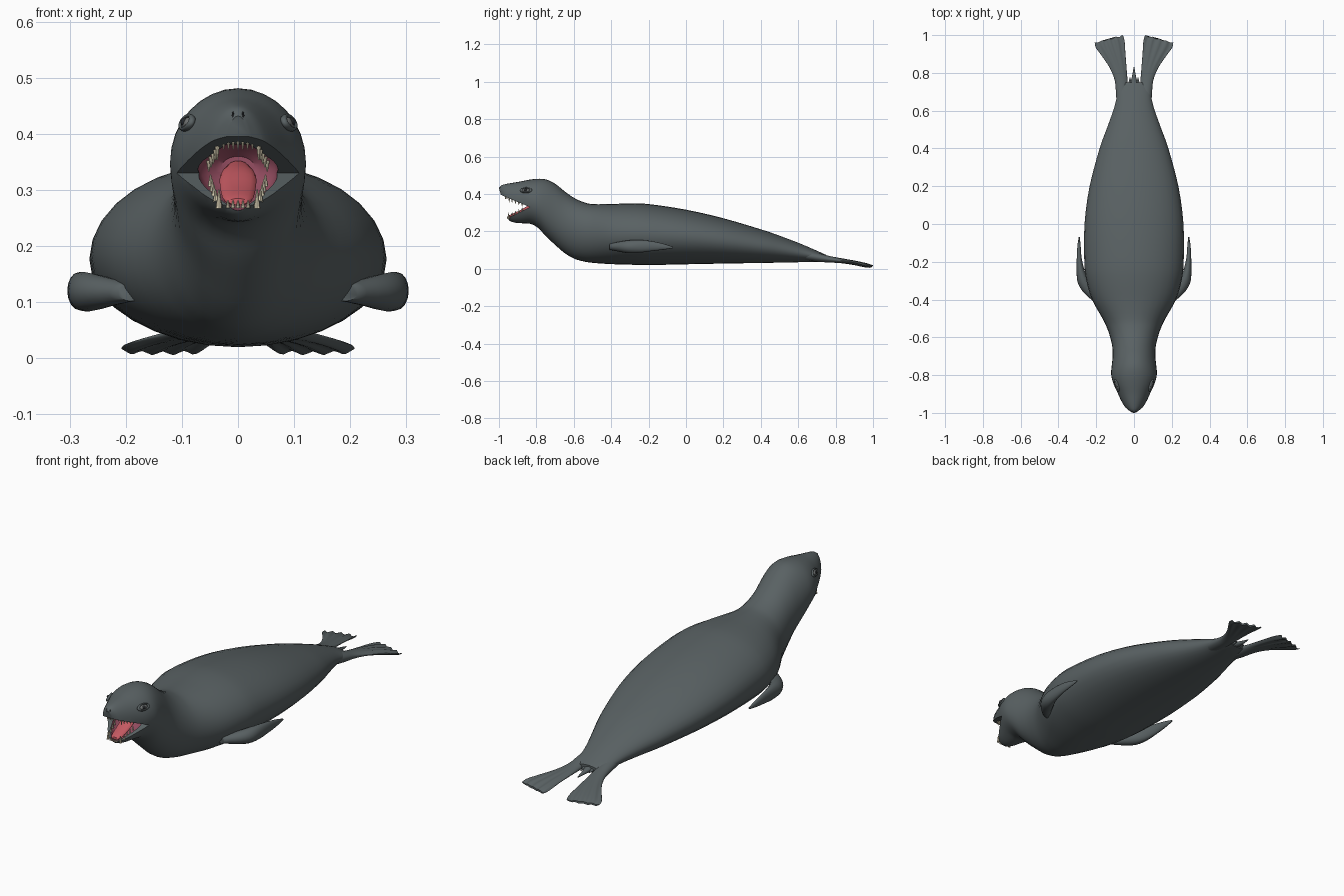
import bpy, bmesh, math
from mathutils import Vector

if "Cube" in bpy.data.objects:
    bpy.data.objects.remove(bpy.data.objects["Cube"])


def material(name, rgb):
    m = bpy.data.materials.new(name)
    m.diffuse_color = (*rgb, 1)
    m.use_nodes = True
    m.node_tree.nodes["Principled BSDF"].inputs["Base Color"].default_value = m.diffuse_color
    return m


SKIN = material("slate_skin", (0.10, 0.12, 0.125))
PINK = material("mouth_pink", (0.30, 0.075, 0.12))
RED = material("tongue_red", (0.55, 0.10, 0.12))
CREAM = material("tooth_cream", (0.72, 0.65, 0.47))
EYE = material("eye_grey", (0.16, 0.17, 0.17))
DARK = material("dark_slit", (0.02, 0.022, 0.025))


def smooth(obj, angle=50):
    bpy.ops.object.select_all(action='DESELECT')
    bpy.context.view_layer.objects.active = obj
    obj.select_set(True)
    bpy.ops.object.shade_smooth_by_angle(angle=math.radians(angle))


def spline(keys, steps):
    """Catmull-Rom interpolation of section tuples."""
    out = []
    for i in range(len(keys) - 1):
        p0, p1, p2 = keys[max(i - 1, 0)], keys[i], keys[i + 1]
        p3 = keys[min(i + 2, len(keys) - 1)]
        for s in range(steps):
            t = s / steps
            out.append(tuple(
                b + 0.5 * t * (c - a + t * (2*a - 5*b + 4*c - d + t * (3*(b - c) + d - a)))
                for a, b, c, d in zip(p0, p1, p2, p3)))
    return out + [keys[-1]]


def loft(name, keys, mat, n=24, steps=3, side=1, ripple=0):
    """Elliptic sections along y: (y, x, z, half width, half height, lean by z, lean by x)."""
    bm = bmesh.new()
    rings = []
    for y, x, z, w, h, lz, lx in spline([tuple(k) + (0,) * (7 - len(k)) for k in keys], steps):
        ring = []
        for k in range(n):
            a = 2 * math.pi * k / n
            px, pz = x + w * math.cos(a), z + h * math.sin(a)
            py = y + lz * (1 - math.sin(a)) / 2 + lx * math.cos(a)
            if ripple and py > 0.8:   # toe ridges
                f = (py - 0.8) / 0.2
                wave = math.cos((px - x) / w * math.pi * 4)
                pz += ripple * f * wave
                py = min(py + ripple * f * f * wave, 1.0)
            ring.append(bm.verts.new((side * px, py, max(pz, 0))))
        rings.append(ring)
    for r0, r1 in zip(rings, rings[1:]):
        for k in range(n):
            bm.faces.new((r0[k], r0[(k + 1) % n], r1[(k + 1) % n], r1[k]))
    bm.faces.new(rings[0])
    bm.faces.new(rings[-1])
    bmesh.ops.recalc_face_normals(bm, faces=bm.faces)
    me = bpy.data.meshes.new(name)
    bm.to_mesh(me)
    bm.free()
    me.materials.append(mat)
    obj = bpy.data.objects.new(name, me)
    bpy.context.collection.objects.link(obj)
    smooth(obj)
    return obj


def cut(target, cutter):
    m = target.modifiers.new("cut", 'BOOLEAN')
    m.operation, m.solver, m.object = 'DIFFERENCE', 'EXACT', cutter
    bpy.context.view_layer.objects.active = target
    bpy.ops.object.modifier_apply(modifier=m.name)
    bpy.data.objects.remove(cutter)


def ball(name, loc, scale, mat, normal=None):
    bpy.ops.mesh.primitive_uv_sphere_add(segments=16, ring_count=10, radius=1, location=loc)
    o = bpy.context.object
    o.name, o.scale = name, scale
    if normal:
        o.rotation_euler = Vector(normal).to_track_quat('Z', 'Y').to_euler()
    o.data.materials.append(mat)
    smooth(o)
    return o


# Body, neck and head: y, half width, bottom, top, lean
profile = [
    (-1.00, .022, .285, .432, .04), (-.985, .048, .258, .447, .04), (-.95, .070, .246, .456, .04),
    (-.90, .092, .243, .464, .035), (-.85, .111, .240, .474, .02), (-.80, .121, .218, .481, .01),
    (-.75, .118, .175, .478, 0), (-.70, .113, .128, .455, 0), (-.65, .115, .085, .415, 0),
    (-.60, .126, .055, .380, 0), (-.55, .143, .040, .357, 0), (-.50, .167, .032, .346, 0),
    (-.40, .222, .025, .346, 0), (-.30, .252, .022, .350, 0), (-.20, .263, .020, .346, 0),
    (0, .262, .024, .316, 0), (.20, .235, .028, .270, 0), (.40, .182, .031, .211, 0),
    (.50, .146, .033, .177, 0), (.60, .110, .035, .139, 0), (.66, .094, .036, .114, 0),
    (.71, .086, .038, .092, 0), (.75, .055, .042, .074, 0)]
body = loft("body", [(y, 0, (b + t) / 2, w, (t - b) / 2, l) for y, w, b, t, l in profile],
            SKIN, n=32)
body.data.materials.append(PINK)

# Open jaws: a wedge, then a pink hollow inside it
bm = bmesh.new()
tri = [(-.835, .33), (-1.1, .442), (-1.1, .198)]
sides = [[bm.verts.new((x, y, z)) for y, z in tri] for x in (-.3, .3)]
bm.faces.new(sides[0])
bm.faces.new(sides[1])
for i in range(3):
    j = (i + 1) % 3
    bm.faces.new((sides[0][i], sides[0][j], sides[1][j], sides[1][i]))
bmesh.ops.recalc_face_normals(bm, faces=bm.faces)
wedge_mesh = bpy.data.meshes.new("jaw_wedge")
bm.to_mesh(wedge_mesh)
bm.free()
wedge_mesh.materials.append(SKIN)
wedge = bpy.data.objects.new("jaw_wedge", wedge_mesh)
bpy.context.collection.objects.link(wedge)
cut(body, wedge)
hollow = loft("mouth_hollow", [(-.957, 0, .331, .030, .068), (-.92, 0, .333, .050, .068),
                               (-.87, 0, .335, .070, .062), (-.82, 0, .338, .066, .048),
                               (-.785, 0, .34, .03, .02)], SKIN)
hollow.data.materials.append(PINK)
for p in hollow.data.polygons:
    p.material_index = 1
cut(body, hollow)
smooth(body, 40)

# Tongue
loft("tongue", [(-.945, 0, .279, .016, .006), (-.93, 0, .284, .026, .010), (-.89, 0, .300, .031, .012),
                (-.84, 0, .325, .032, .014), (-.79, 0, .342, .018, .010)], RED, n=16)


# Teeth
def tooth(name, x, y, z, r, length, up):
    bpy.ops.mesh.primitive_cone_add(vertices=8, radius1=r, radius2=r * .2, depth=length,
                                    location=(x, y, z),
                                    rotation=(0 if up else math.pi, 0, 0))
    bpy.context.object.name = name
    bpy.context.object.data.materials.append(CREAM)


for i in range(-3, 4):
    tooth("upper_front_tooth", i * .0085, -.966 + .0012 * i * i, .383, .004, .022, False)
for s in (-1, 1):
    tooth("upper_canine", s * .037, -.945, .372, .006, .036, False)
    tooth("lower_canine", s * .034, -.948, .284, .006, .034, True)
    for i in range(4):
        y = -.93 + i * .018
        tooth("upper_cheek_tooth", s * (.040 + i * .004), y, .364 - i * .007, .005, .020, False)
        tooth("lower_cheek_tooth", s * (.040 + i * .003), y, .290 + i * .009, .005, .022, True)
for i in range(-2, 3):
    tooth("lower_front_tooth", i * .009, -.954, .275, .004, .014, True)

for s, label in ((-1, "left"), (1, "right")):
    # Eye with lid rim
    n = (s * .85, -.25, .45)
    ball(label + "_eye", (s * .090, -.855, .419), (.023, .011, .010), EYE, n)
    ball(label + "_pupil", (s * .0945, -.857, .4215), (.009, .008, .008), DARK, n)
    bpy.ops.mesh.primitive_torus_add(major_segments=24, minor_segments=8, major_radius=.027,
                                     minor_radius=.007, location=(s * .091, -.855, .420))
    lid = bpy.context.object
    lid.name, lid.scale = label + "_eyelid", (1, .5, .9)
    lid.rotation_euler = Vector(n).to_track_quat('Z', 'Y').to_euler()
    lid.data.materials.append(SKIN)
    smooth(lid)
    # Nostril slit
    ball(label + "_nostril", (s * .009, -.992, .430), (.0025, .005, .010), DARK)
    # Swept-back front flipper
    loft(label + "_front_flipper",
         [(-.41, .19, .118, .025, .016), (-.36, .235, .118, .034, .026), (-.31, .264, .118, .034, .034),
          (-.25, .282, .120, .022, .034), (-.18, .290, .121, .013, .026), (-.12, .291, .118, .009, .016),
          (-.07, .290, .114, .003, .004)], SKIN, n=16, side=s)
    # Fanned hind flipper
    loft(label + "_hind_flipper",
         [(.60, .050, .080, .040, .028), (.70, .062, .062, .034, .024), (.76, .068, .052, .034, .018),
          (.83, .084, .043, .044, .013, 0, -.004), (.90, .108, .032, .062, .010, 0, -.012),
          (.95, .126, .021, .076, .008, 0, -.018), (.978, .134, .014, .074, .005, 0, -.02)],
         SKIN, n=48, side=s, ripple=.004)
    # Small point beside the tail
    loft(label + "_tail_point", [(.70, .022, .062, .014, .014), (.74, .022, .057, .009, .009),
                                 (.775, .021, .052, .002, .002)], SKIN, n=10, side=s)

# Tail
loft("tail", [(.68, 0, .065, .035, .018), (.75, 0, .056, .018, .012), (.79, 0, .050, .009, .008),
              (.83, 0, .046, .002, .002)], SKIN, n=12)
